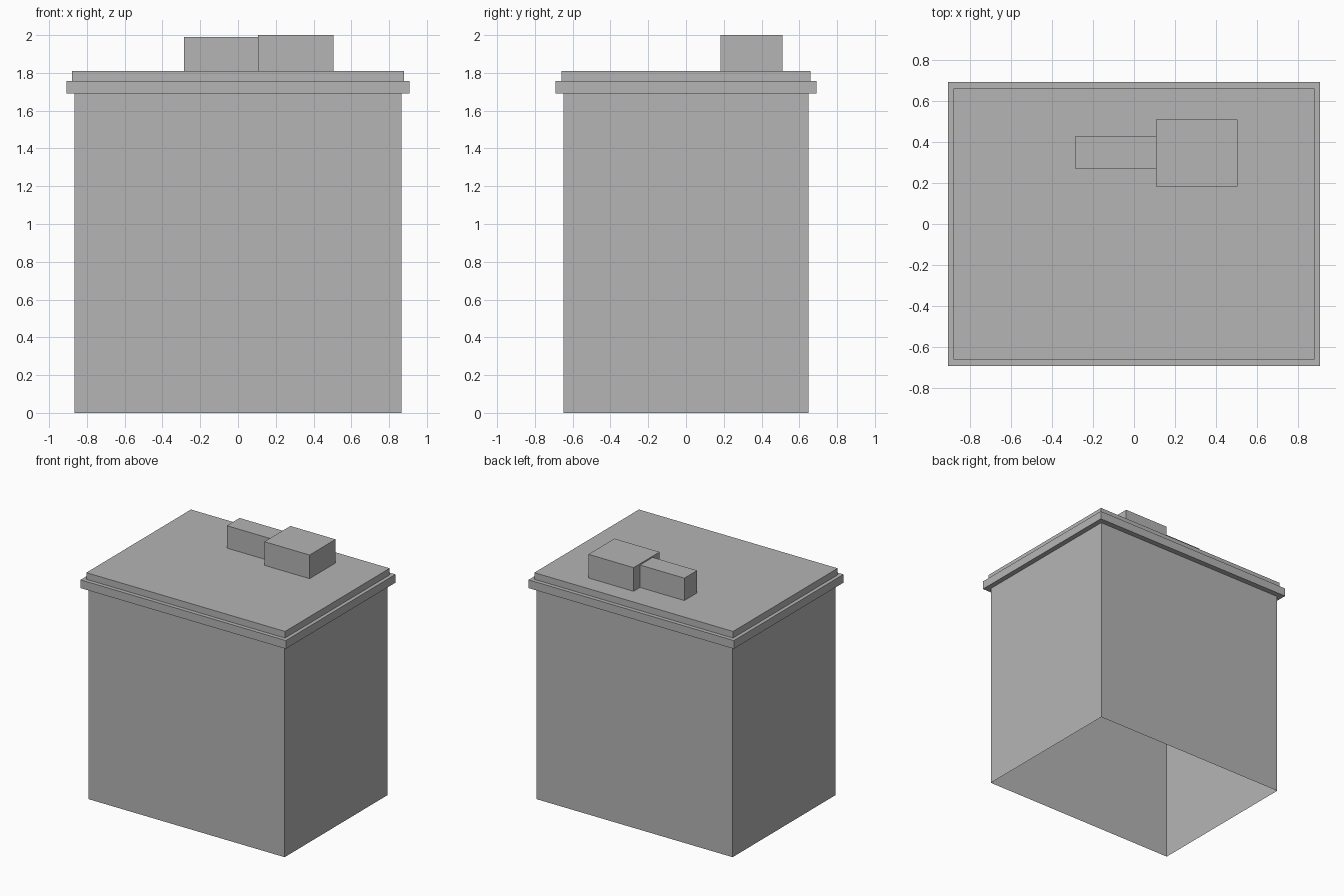
import bpy, bmesh

if "Cube" in bpy.data.objects:
    bpy.data.objects.remove(bpy.data.objects["Cube"])

grey = bpy.data.materials.new("plain grey")
grey.diffuse_color = (0.46, 0.46, 0.46, 1)
grey.use_nodes = True
grey.node_tree.nodes["Principled BSDF"].inputs["Base Color"].default_value = grey.diffuse_color


def box(name, x0, x1, y0, y1, z0, z1, drop_bottom=False, drop_top=False):
    """Axis-aligned box, optionally open at the bottom or the top."""
    bm = bmesh.new()
    bmesh.ops.create_cube(bm, size=1)
    for v in bm.verts:
        v.co.x = x1 if v.co.x > 0 else x0
        v.co.y = y1 if v.co.y > 0 else y0
        v.co.z = z1 if v.co.z > 0 else z0
    bm.normal_update()
    unwanted = [f for f in bm.faces
                if (drop_bottom and f.normal.z < -0.5) or (drop_top and f.normal.z > 0.5)]
    bmesh.ops.delete(bm, geom=unwanted, context='FACES_ONLY')
    mesh = bpy.data.meshes.new(name)
    bm.to_mesh(mesh)
    bm.free()
    mesh.materials.append(grey)
    obj = bpy.data.objects.new(name, mesh)
    bpy.context.collection.objects.link(obj)
    return obj


# Hollow walls, open underneath
box("building_walls", -0.866, 0.866, -0.648, 0.648, 0, 1.692, True, True)

# Overhanging cornice and the stepped roof slab
box("cornice", -0.907, 0.907, -0.692, 0.692, 1.692, 1.758)
box("roof_slab", -0.878, 0.878, -0.66, 0.66, 1.758, 1.811, True)

# Rooftop unit with its duct
box("roof_unit", 0.106, 0.505, 0.182, 0.51, 1.811, 2.0, True)
box("roof_duct", -0.286, 0.106, 0.268, 0.429, 1.811, 1.99, True)
